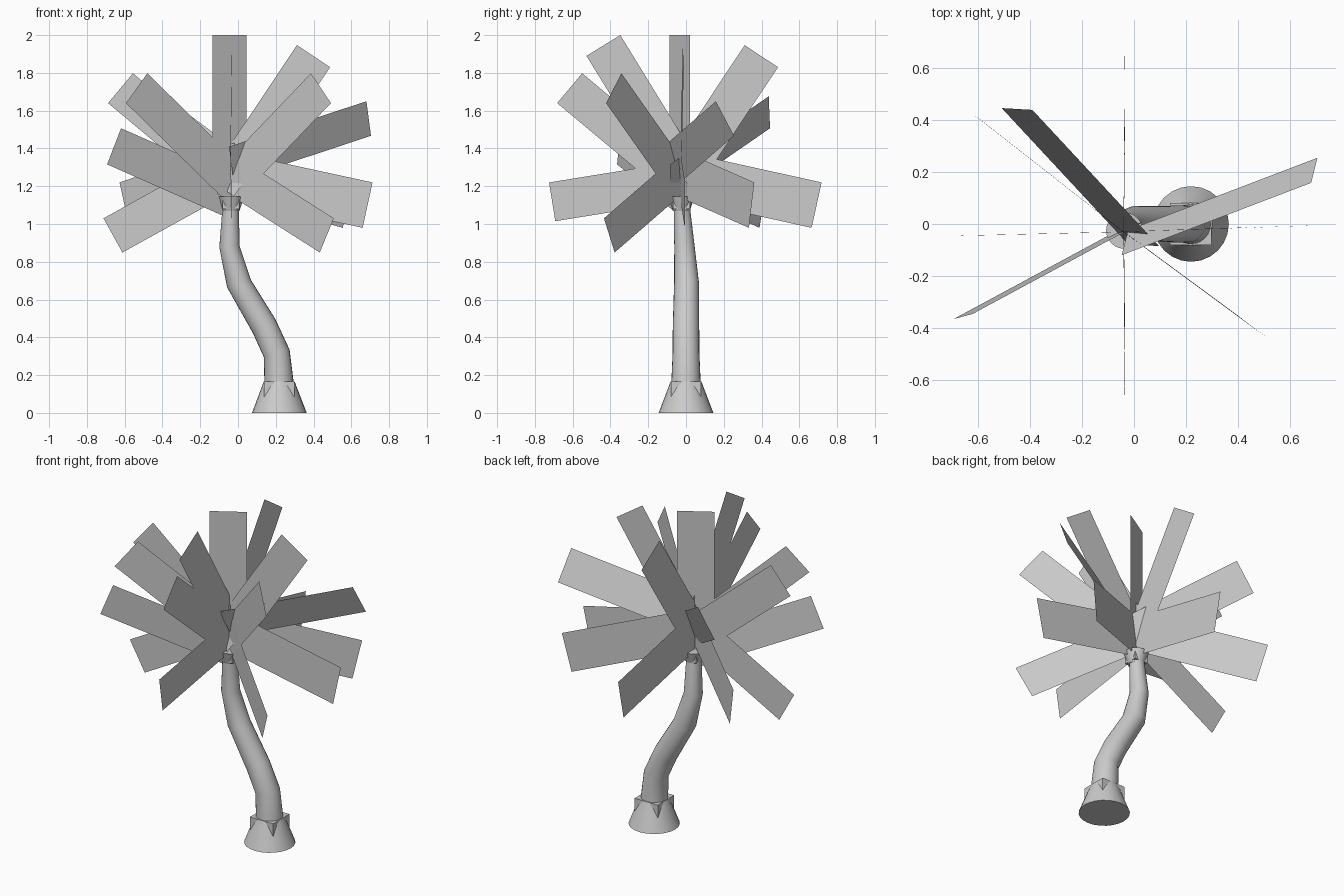
import bpy, bmesh, math
from mathutils import Vector

cube = bpy.data.objects.get("Cube")
if cube:
    bpy.data.objects.remove(cube, do_unlink=True)

grey = bpy.data.materials.new("plain grey")
grey.use_nodes = True
grey.diffuse_color = (0.6, 0.6, 0.6, 1)
grey.node_tree.nodes["Principled BSDF"].inputs["Base Color"].default_value = (0.6, 0.6, 0.6, 1)

CROWN = Vector((-0.04, -0.03, 1.22))
SIDES = 24


def add_object(name, bm, smooth=False):
    mesh = bpy.data.meshes.new(name)
    bm.to_mesh(mesh)
    bm.free()
    mesh.materials.append(grey)
    obj = bpy.data.objects.new(name, mesh)
    bpy.context.collection.objects.link(obj)
    if smooth:
        bpy.ops.object.select_all(action='DESELECT')
        obj.select_set(True)
        bpy.context.view_layer.objects.active = obj
        bpy.ops.object.shade_smooth_by_angle(angle=math.radians(40))
    return obj


def tube(name, rings):
    """Loft round rings given as (x, y, z, radius, tilt about y in degrees)."""
    bm = bmesh.new()
    loops = []
    for x, y, z, r, tilt in rings:
        t = math.radians(tilt)
        loop = []
        for i in range(SIDES):
            a = math.tau * i / SIDES
            u = r * math.cos(a)
            loop.append(bm.verts.new((x + u * math.cos(t), y + r * math.sin(a), z + u * math.sin(t))))
        loops.append(loop)
    for low, high in zip(loops, loops[1:]):
        for i in range(SIDES):
            j = (i + 1) % SIDES
            bm.faces.new((low[i], low[j], high[j], high[i]))
    bm.faces.new(loops[0][::-1])
    bm.faces.new(loops[-1])
    return add_object(name, bm, True)


def box(name, x, y, low, high, half):
    bm = bmesh.new()
    bmesh.ops.create_cube(bm, size=1)
    for v in bm.verts:
        v.co = (x + 2 * half * v.co.x, y + 2 * half * v.co.y, (low + high) / 2 + (high - low) * v.co.z)
    return add_object(name, bm)


def leaf(name, p, q, length=0.8):
    """Flat strip from the tip edge p-q, running square to it towards the crown."""
    p, q = Vector(p), Vector(q)
    edge = (q - p).normalized()
    inward = CROWN - (p + q) / 2
    inward = (inward - edge * inward.dot(edge)).normalized() * length
    bm = bmesh.new()
    bm.faces.new([bm.verts.new(c) for c in (p, q, q + inward, p + inward)])
    return add_object(name, bm)


# Flared foot with a square block whose corners poke out
tube("foot", [(0.219, 0, 0, 0.145, 0), (0.218, 0, 0.165, 0.082, 0)])
box("foot_block", 0.218, 0, 0.02, 0.165, 0.08)

# Bent tapering trunk
tube("trunk", [
    (0.218, 0.0, 0.15, 0.078, 0),
    (0.205, 0.0, 0.315, 0.071, 16),
    (0.138, 0.0, 0.46, 0.07, 31),
    (0.005, 0.003, 0.685, 0.066, 18),
    (-0.045, -0.008, 0.88, 0.054, 3),
    (-0.039, -0.022, 1.09, 0.043, 0),
])

# Small cup under the leaves
tube("crown_cup", [(-0.037, -0.025, 1.07, 0.045, 0), (-0.037, -0.025, 1.145, 0.07, 0)])
box("crown_block", -0.037, -0.025, 1.08, 1.143, 0.045)

# Upright leaves lying in the plane that runs front to back
for i, (y1, z1, y2, z2) in enumerate([
        (-0.527, 1.89, -0.348, 2.0), (0.311, 1.947, 0.487, 1.83),
        (0.718, 1.22, 0.665, 0.98), (-0.725, 1.22, -0.692, 1.015),
        (-0.55, 1.798, -0.682, 1.64)]):
    leaf(f"leaf_lengthwise_{i + 1}", (-0.035, y1, z1), (-0.035, y2, z2))

# Upright leaves in the other planes: slope in plan, offset, tip corners in x and z
planes = {
    "crosswise": (0.029, -0.027, [
        (0.312, 1.947, 0.487, 1.83), (0.712, 1.22, 0.66, 0.98),
        (-0.556, 1.798, -0.688, 1.64), (-0.712, 1.03, -0.612, 0.849)]),
    "falling": (-0.761, -0.018, [
        (0.386, 1.798, 0.492, 1.64), (0.507, 1.03, 0.433, 0.849),
        (-0.627, 1.22, -0.575, 0.98)]),
    "rising": (0.61, -0.03, [
        (-0.135, 2.0, 0.046, 2.0), (-0.48, 1.798, -0.593, 1.64),
        (0.602, 1.22, 0.555, 0.98)]),
}
for label, (slope, offset, tips) in planes.items():
    for i, (x1, z1, x2, z2) in enumerate(tips):
        leaf(f"leaf_{label}_{i + 1}",
             (x1, offset + slope * (x1 - CROWN.x), z1),
             (x2, offset + slope * (x2 - CROWN.x), z2))

# Three leaves that lean out of the vertical
leaf("leaf_leaning_right", (0.68, 0.158, 1.65), (0.704, 0.254, 1.467), 0.815)
leaf("leaf_leaning_back", (-0.39, 0.438, 1.676), (-0.508, 0.445, 1.507))
leaf("leaf_leaning_front", (-0.619, -0.345, 1.507), (-0.693, -0.365, 1.316))
